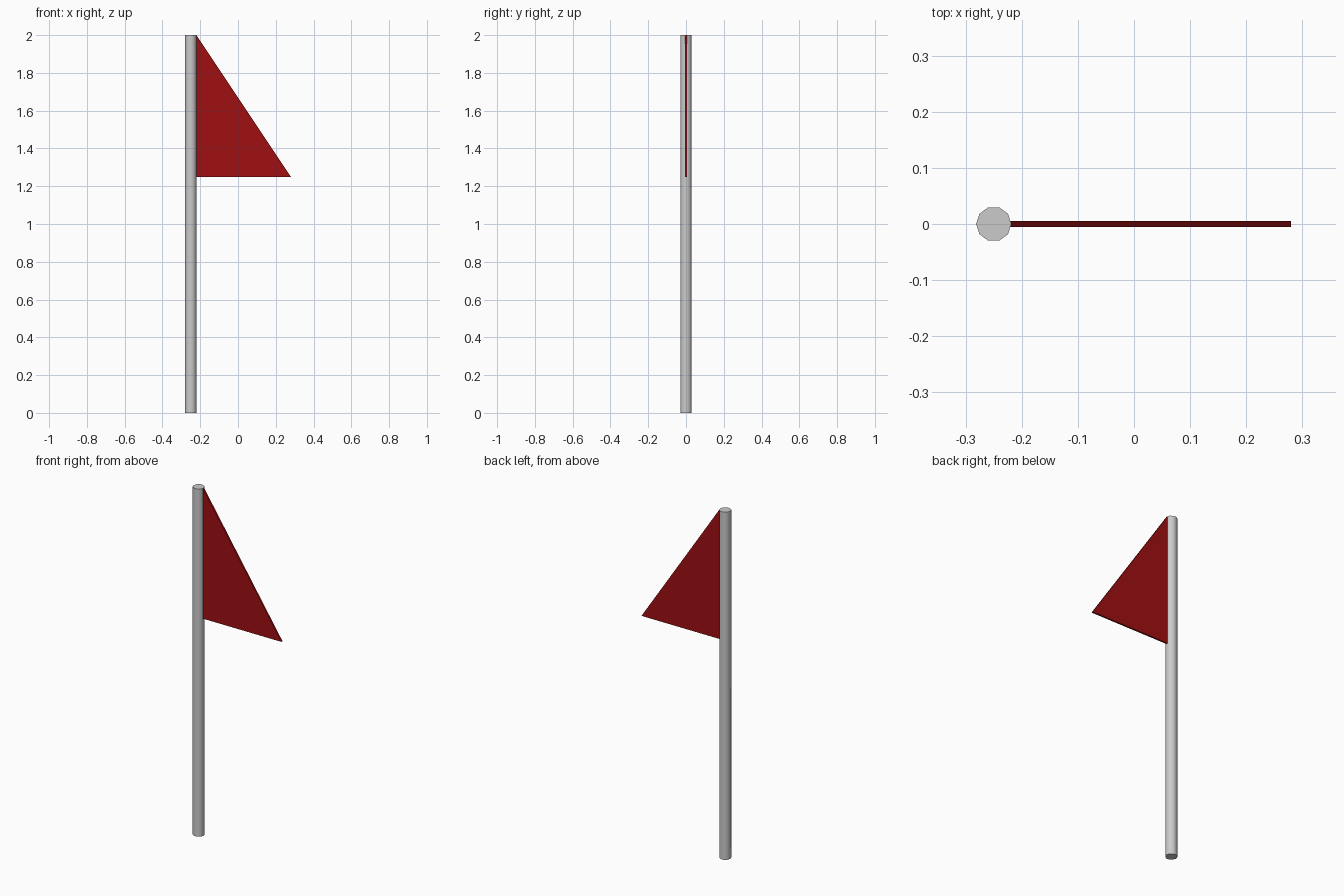
import bpy, bmesh, math

if "Cube" in bpy.data.objects:
    bpy.data.objects.remove(bpy.data.objects["Cube"])

# Pole: slim ten-sided cylinder
bpy.ops.mesh.primitive_cylinder_add(vertices=10, radius=0.0313, depth=2,
                                    location=(-0.25, 0, 1),
                                    rotation=(0, 0, math.radians(18)))
pole = bpy.context.object
pole.name = "pole"
bpy.ops.object.shade_smooth_by_angle(angle=math.radians(40))

# Pennant: triangle profile extruded to a thin slab
T = 0.01
bm = bmesh.new()
profile = [(-0.22, 2.0), (-0.22, 1.25), (0.28, 1.25)]
face = bm.faces.new([bm.verts.new((x, -T / 2, z)) for x, z in profile])
ext = bmesh.ops.extrude_face_region(bm, geom=[face])
bmesh.ops.translate(bm, vec=(0, T, 0),
                    verts=[v for v in ext["geom"] if isinstance(v, bmesh.types.BMVert)])
bmesh.ops.recalc_face_normals(bm, faces=bm.faces)
mesh = bpy.data.meshes.new("pennant")
bm.to_mesh(mesh)
bm.free()
pennant = bpy.data.objects.new("pennant", mesh)
bpy.context.collection.objects.link(pennant)

# Red cloth colour
red = bpy.data.materials.new("red_cloth")
red.diffuse_color = (0.35, 0.005, 0.006, 1)
red.use_nodes = True
red.node_tree.nodes["Principled BSDF"].inputs["Base Color"].default_value = red.diffuse_color
mesh.materials.append(red)
